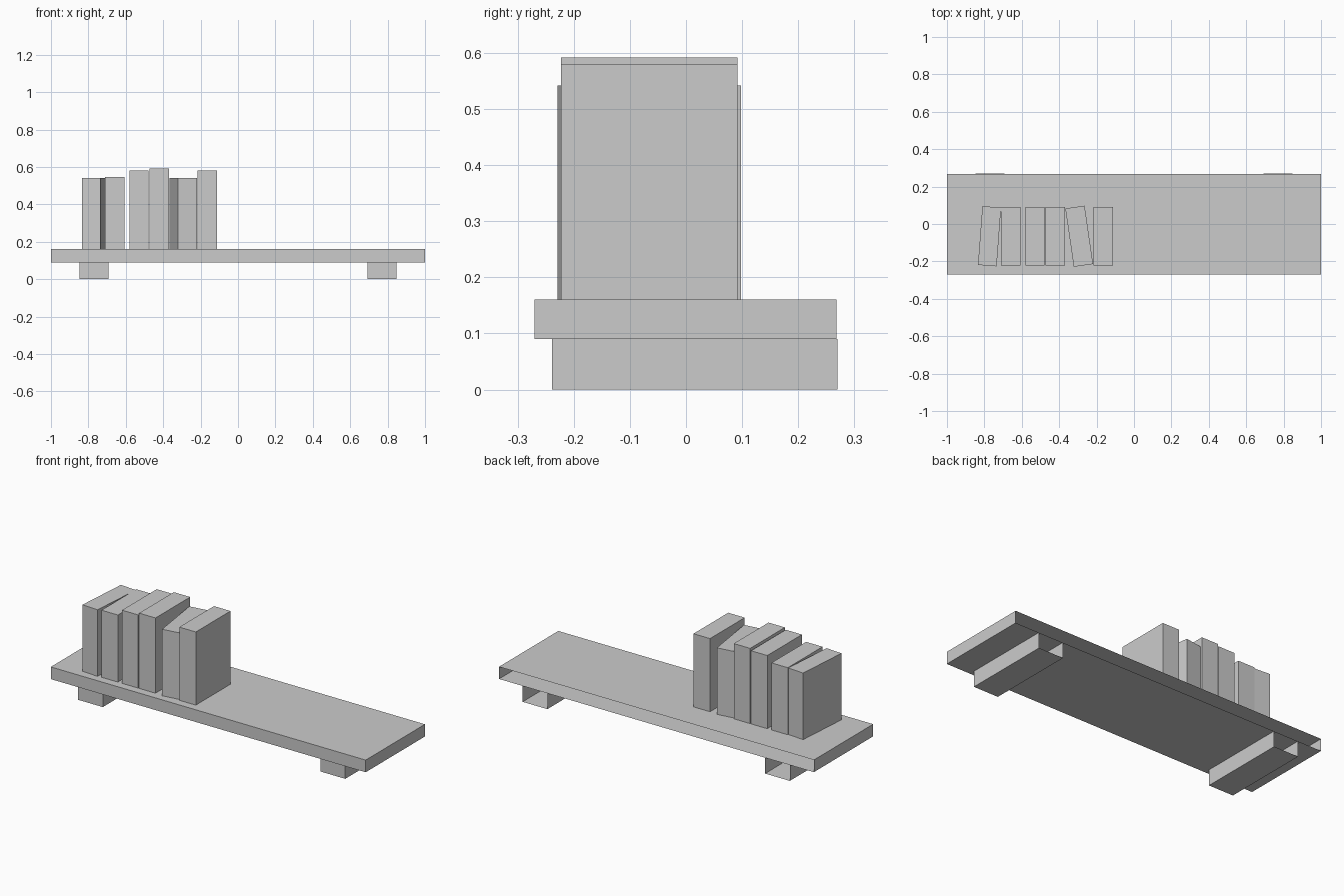
import bpy, bmesh
from mathutils import Matrix, Vector

if "Cube" in bpy.data.objects:
    bpy.data.objects.remove(bpy.data.objects["Cube"])


def box(name, center, size, turn=0.0, open_dirs=()):
    """Box with the faces pointing along open_dirs left out."""
    bm = bmesh.new()
    bmesh.ops.create_cube(bm, size=1.0)
    bm.normal_update()
    gone = [f for f in bm.faces
            if any(f.normal.dot(Vector(d)) > 0.9 for d in open_dirs)]
    bmesh.ops.delete(bm, geom=gone, context='FACES')
    bmesh.ops.scale(bm, vec=size, verts=bm.verts)
    mesh = bpy.data.meshes.new(name)
    bm.to_mesh(mesh)
    bm.free()
    obj = bpy.data.objects.new(name, mesh)
    obj.matrix_world = Matrix.Translation(center) @ Matrix.Rotation(turn, 4, 'Z')
    bpy.context.collection.objects.link(obj)
    return obj


BACK, UP, DOWN = (0, 1, 0), (0, 0, 1), (0, 0, -1)
SHELF_TOP = 0.16

# Shelf board, open towards the wall
box("shelf_board", (0, -0.001, 0.125), (2.0, 0.538, 0.07), open_dirs=[BACK])

# Two support blocks, open towards the wall and against the board
for side, label in ((-1, "left"), (1, "right")):
    box(label + "_bracket", (side * 0.77, 0.0155, 0.045), (0.157, 0.509, 0.09),
        open_dirs=[BACK, UP])

# Row of books: centre x, width, top height, turn about z
books = [
    (-0.7725, 0.1, 0.542, -0.075),
    (-0.659, 0.104, 0.545, 0.0),
    (-0.529, 0.103, 0.58, 0.0),
    (-0.420, 0.104, 0.592, 0.0),
    (-0.293, 0.104, 0.542, 0.145),
    (-0.1645, 0.105, 0.58, 0.0),
]
for i, (x, width, top, turn) in enumerate(books, 1):
    height = top - SHELF_TOP
    box(f"book_{i}", (x, -0.0655, SHELF_TOP + height / 2), (width, 0.315, height),
        turn, open_dirs=[DOWN])
